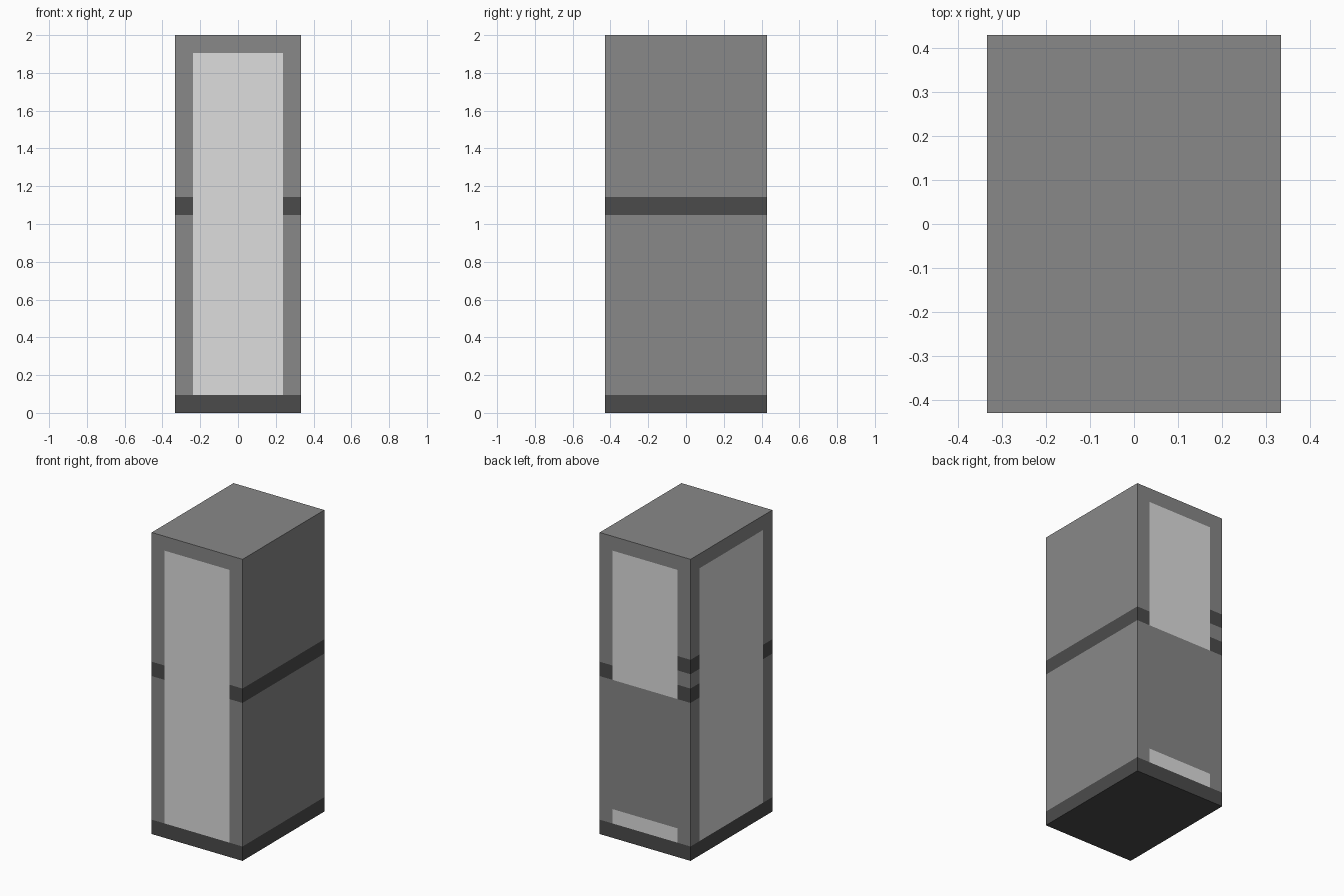
import bpy
import bmesh
from mathutils import Matrix, Vector

if "Cube" in bpy.data.objects:
    bpy.data.objects.remove(bpy.data.objects["Cube"])

U = 2 / 21                      # one block; the model is 7 x 9 x 21 blocks
W, D, H = 7, 9, 21


def material(name, srgb):
    v = srgb / 255
    lin = ((v + 0.055) / 1.055) ** 2.4
    m = bpy.data.materials.new(name)
    m.diffuse_color = (lin, lin, lin, 1)
    m.use_nodes = True
    m.node_tree.nodes["Principled BSDF"].inputs["Base Color"].default_value = m.diffuse_color
    return m


MATS = [material("mid grey", 136), material("dark grey", 75), material("light grey", 221)]
GREY, DARK, LIGHT = range(3)


def block(name, z0, z1, cuts, rule, drop):
    """Box of full plan size from z0 to z1 blocks, cut along planes and coloured by rule."""
    bm = bmesh.new()
    bmesh.ops.create_cube(bm, size=1, matrix=Matrix.Translation((0, 0, (z0 + z1) / 2))
                          @ Matrix.Diagonal((W, D, z1 - z0, 1)))
    for axis, values in enumerate(cuts):
        normal = Vector([float(i == axis) for i in range(3)])
        for v in values:
            bmesh.ops.bisect_plane(bm, geom=bm.verts[:] + bm.edges[:] + bm.faces[:],
                                   plane_co=normal * v, plane_no=normal)
    bm.normal_update()
    for f in bm.faces:
        f.material_index = rule(f.calc_center_median(), f.normal)
    # remove the hidden faces where the two parts meet
    bmesh.ops.delete(bm, geom=[f for f in bm.faces if f.normal.z * drop > 0.5], context='FACES')
    bmesh.ops.scale(bm, vec=(U, U, U), verts=bm.verts[:])
    me = bpy.data.meshes.new(name)
    bm.to_mesh(me)
    bm.free()
    for m in MATS:
        me.materials.append(m)
    ob = bpy.data.objects.new(name, me)
    bpy.context.collection.objects.link(ob)


def cabinet_colour(c, n):
    if n.z > 0.5:
        return GREY
    inside_z = c.z < 20
    # light panels: full height on front and left, split on the back
    if n.y < -0.5 and abs(c.x) < 2.5 and inside_z:
        return LIGHT
    if n.x < -0.5 and abs(c.y) < 3.5 and inside_z:
        return LIGHT
    if n.y > 0.5 and abs(c.x) < 2.5:
        return LIGHT if inside_z and (c.z > 11 or c.z < 2) else GREY
    # middle band, and the extra mark on the back left corner
    if 11 < c.z < 12:
        return DARK
    if 13 < c.z < 14 and c.x < -2.5 and c.y > 3.5:
        return DARK
    return GREY


# dark plinth
block("base", 0, 1, [(), (), ()], lambda c, n: DARK, 1)
# body with frame, band and panels
block("cabinet", 1, H, [(-2.5, 2.5), (-3.5, 3.5), (2, 11, 12, 13, 14, 20)], cabinet_colour, -1)
